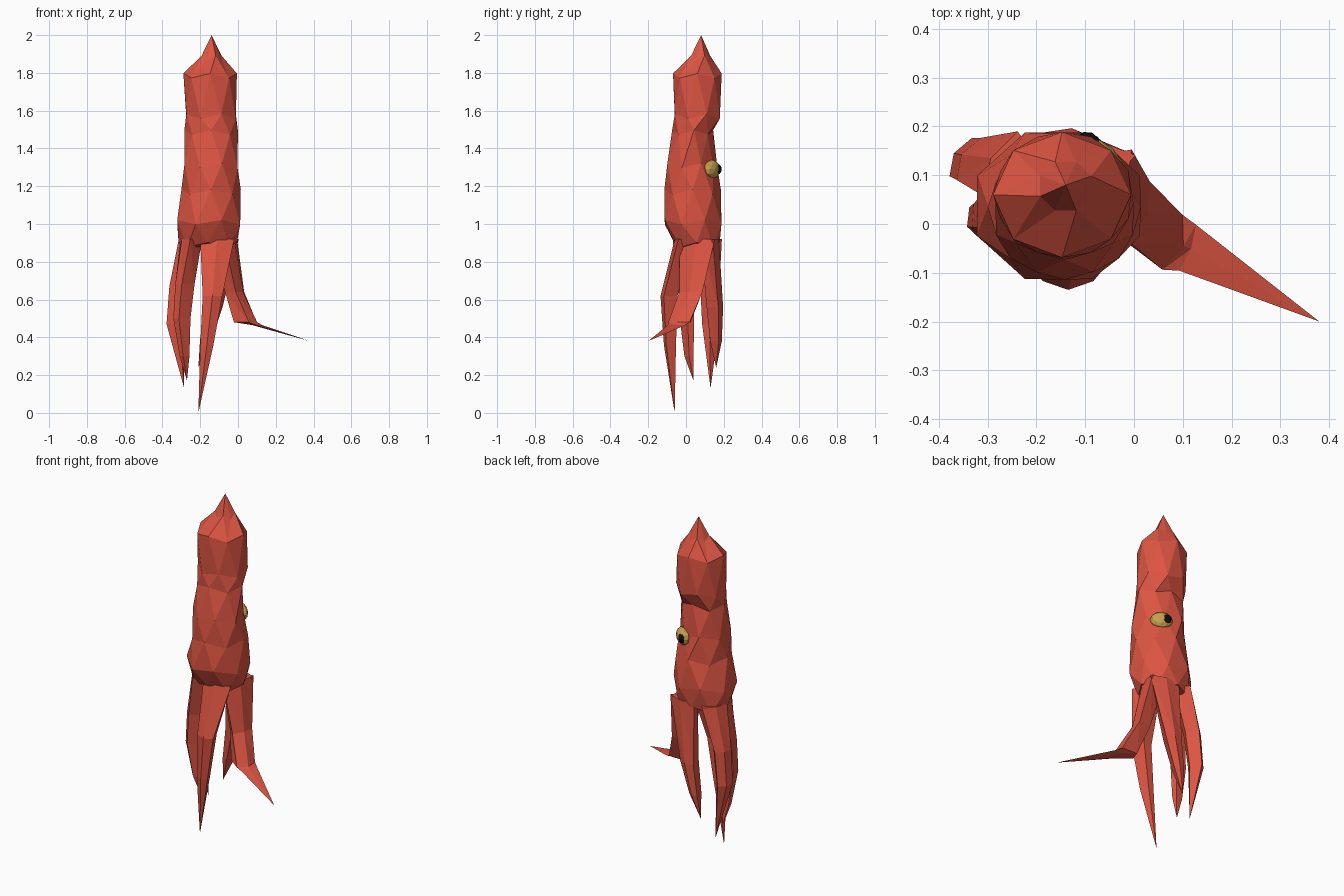
import bpy, bmesh, math
from mathutils import Vector, Matrix

if "Cube" in bpy.data.objects:
    bpy.data.objects.remove(bpy.data.objects["Cube"])


def material(name, color):
    m = bpy.data.materials.new(name)
    m.diffuse_color = (*color, 1)
    m.use_nodes = True
    m.node_tree.nodes["Principled BSDF"].inputs["Base Color"].default_value = m.diffuse_color
    return m


RED = material("red_skin", (0.72, 0.09, 0.055))
GOLD = material("gold_eye", (0.55, 0.36, 0.08))
BLACK = material("black_pupil", (0.004, 0.004, 0.004))


def finish(name, bm, mat):
    bmesh.ops.recalc_face_normals(bm, faces=bm.faces)
    me = bpy.data.meshes.new(name)
    bm.to_mesh(me)
    bm.free()
    me.materials.append(mat)
    ob = bpy.data.objects.new(name, me)
    bpy.context.collection.objects.link(ob)
    return ob


def loft(name, rings, tip, stagger):
    """Skin equal rings of points with flat facets, closing to a point at the tip."""
    bm = bmesh.new()
    rows = [[bm.verts.new(p) for p in r] for r in rings]
    n = len(rows[0])
    for k, (a, b) in enumerate(zip(rows, rows[1:])):
        for i in range(n):
            j = (i + 1) % n
            if stagger and k % 2:
                bm.faces.new((a[i], a[j], b[j]))
                bm.faces.new((a[i], b[j], b[i]))
            else:
                bm.faces.new((a[i], a[j], b[i]))
                bm.faces.new((a[j], b[j], b[i]))
    end = bm.verts.new(tip)
    for i in range(n):
        bm.faces.new((rows[-1][i], rows[-1][(i + 1) % n], end))
    bm.faces.new(rows[0])
    return finish(name, bm, RED)


# Body and mantle: z, x min, x max, y min, y max
profile = [
    (0.89, -0.31, -0.01, -0.06, 0.175),
    (1.01, -0.33, 0.02, -0.12, 0.195),
    (1.17, -0.295, 0.01, -0.11, 0.18),
    (1.31, -0.29, 0.005, -0.105, 0.17),
    (1.485, -0.28, -0.005, -0.07, 0.155),
    (1.57, -0.28, -0.005, -0.065, 0.185),
    (1.785, -0.285, -0.01, -0.065, 0.185),
    (1.88, -0.195, -0.085, 0.025, 0.13),
]
EYE_OUT = Vector((0.54, 0.84, 0)).normalized()
rings = []
for k, (z, x0, x1, y0, y1) in enumerate(profile):
    ring = []
    for i in range(8):
        a = math.tau * (i + 0.5 * (k % 2)) / 8
        d = Vector((math.cos(a), math.sin(a), 0))
        # sunken eye socket below the mantle rim
        s = 0.9 if 1.25 < z < 1.5 and d.dot(EYE_OUT) > 0.8 else 1.03
        ring.append(((x0 + x1) / 2 + d.x * s * (x1 - x0) / 2,
                     (y0 + y1) / 2 + d.y * s * (y1 - y0) / 2,
                     z + 0.012 * (-1) ** i))
    rings.append(ring)
loft("body", rings, (-0.14, 0.08, 2.0), True)

# Arms: outward heading in degrees, sections (x, y, z, half width, half depth), tip
arms = {
    "front_arm": (-90, [(-0.11, -0.01, 0.92, 0.09, 0.05),
                        (-0.135, -0.09, 0.62, 0.052, 0.045),
                        (-0.165, -0.085, 0.36, 0.035, 0.032)], (-0.21, -0.06, 0.0)),
    "right_arm": (-20, [(-0.07, 0.07, 0.92, 0.10, 0.055),
                        (-0.015, 0.035, 0.64, 0.065, 0.045),
                        (0.045, -0.025, 0.48, 0.06, 0.06),
                        (0.10, -0.045, 0.465, 0.05, 0.018)], (0.38, -0.2, 0.38)),
    "back_arm": (80, [(-0.09, 0.13, 0.92, 0.09, 0.045),
                      (-0.135, 0.155, 0.56, 0.05, 0.042),
                      (-0.175, 0.16, 0.38, 0.03, 0.03)], (-0.21, 0.16, 0.24)),
    "left_back_arm": (150, [(-0.25, 0.11, 0.92, 0.075, 0.05),
                            (-0.315, 0.12, 0.67, 0.05, 0.045),
                            (-0.335, 0.125, 0.47, 0.045, 0.04)], (-0.285, 0.13, 0.13)),
    "left_front_arm": (200, [(-0.25, 0.01, 0.92, 0.075, 0.05),
                             (-0.285, 0.01, 0.68, 0.045, 0.05),
                             (-0.3, 0.01, 0.5, 0.036, 0.045),
                             (-0.285, 0.02, 0.3, 0.025, 0.025)], (-0.27, 0.04, 0.17)),
}
for name, (heading, sections, tip) in arms.items():
    h = math.radians(heading)
    out = Vector((math.cos(h), math.sin(h), 0))
    side = Vector((-out.y, out.x, 0))
    arm = []
    for x, y, z, w, d in sections:
        c = Vector((x, y, z))
        # flat outer face, ridged inner side
        arm.append([c + side * w + out * d * 0.6, c + out * d,
                    c - side * w + out * d * 0.6,
                    c - side * w * 0.5 - out * d, c + side * w * 0.5 - out * d])
    loft(name, arm, tip, False)

# Eye on the back right, with a raised pupil
turn = math.atan2(EYE_OUT.y, EYE_OUT.x)


def ball(name, center, size, mat):
    bm = bmesh.new()
    bmesh.ops.create_icosphere(bm, subdivisions=2, radius=1)
    bm.transform(Matrix.LocRotScale(Vector(center), Matrix.Rotation(turn, 3, 'Z'), Vector(size)))
    finish(name, bm, mat)


ball("eye", (-0.078, 0.138, 1.29), (0.035, 0.062, 0.05), GOLD)
ball("pupil", (-0.09, 0.168, 1.29), (0.018, 0.027, 0.029), BLACK)
